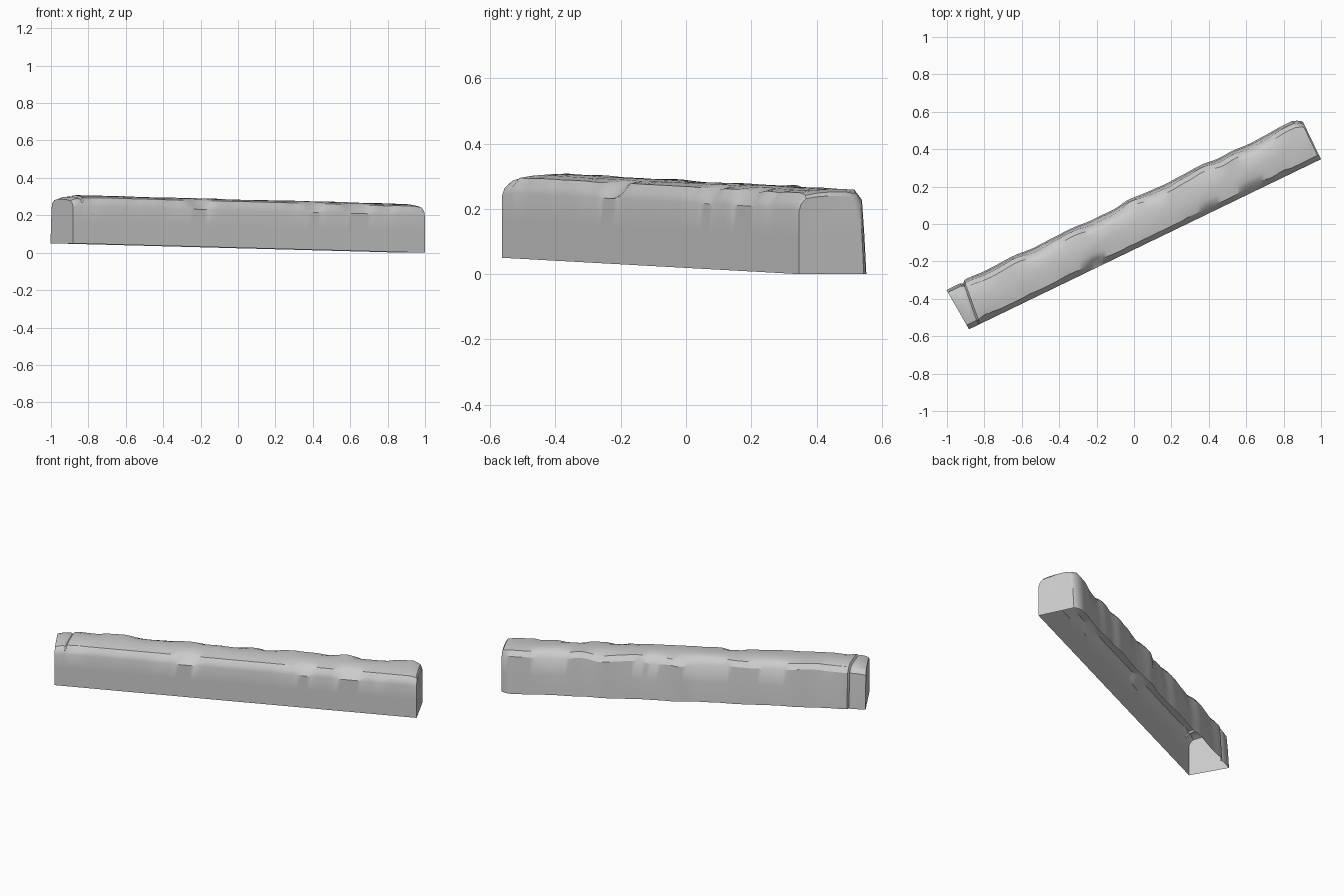
import bpy, bmesh, math
from mathutils import Vector, noise

cube = bpy.data.objects.get("Cube")
if cube:
    bpy.data.objects.remove(cube, do_unlink=True)

# One plain stone colour
stone = bpy.data.materials.new("grey stone")
stone.use_nodes = True
grey = (0.6, 0.6, 0.6, 1)
stone.diffuse_color = grey
stone.node_tree.nodes["Principled BSDF"].inputs["Base Color"].default_value = grey

LENGTH, WIDTH, HEIGHT = 2.09, 0.242, 0.26
START = Vector((-0.882, -0.563, 0))
ALONG = Vector((0.9, 0.435, 0)).normalized()
ACROSS = Vector((-ALONG.y, ALONG.x, 0))

# Cross-section of the worn beam, open below: (across, up), front to back
PROFILE = [(0, 0), (0, 0.11), (0, 0.2), (0.007, 0.225), (0.026, 0.248),
           (0.07, 0.256), (0.12, 0.26), (0.17, 0.26), (0.203, 0.251),
           (0.227, 0.222), (0.235, 0.12), (WIDTH, 0)]


def wobble(s, lane, scale):
    return noise.noise(Vector((s * scale, lane * 3.7, 0.5)))


def place(s, w, h):
    """Beam coordinates to the slightly sloping world position."""
    p = START + ALONG * s + ACROSS * w
    p.z = max(0, 0.05 * (1 - s / LENGTH) + h)
    return p


def section(s, drop=0, inset=0, skew=0, rough=1):
    """One slice: lowered top, narrowed sides, slanted ends, worn edges."""
    points = []
    for i, (w, h) in enumerate(PROFILE):
        up = h / HEIGHT
        back = w / WIDTH
        if i in (3, 4):      # chipped front edge
            chip = max(0, wobble(s, 1, 9)) * 0.03 * rough
            w += chip * (0.4 if i == 3 else 1)
            h -= chip * (1 if i == 3 else 0.4)
        elif i in (8, 9):    # ragged back edge
            w += wobble(s, 2, 8) * 0.022 * rough
            h += wobble(s, 3, 10) * 0.014 * rough
        elif i > 9:          # uneven back face
            w += (0.004 + wobble(s, 2, 8) * 0.012) * rough
        elif i > 4:          # gently uneven top
            h += wobble(s, i * 0.2, 5) * 0.004 * rough
        h -= drop * up ** 4
        w -= inset * back
        points.append(place(s + skew * back, w, h))
    return points


# End block, then the groove, the long worn run, and the rounded far end
slices = [section(0, 0.024, 0, -0.017, 0), section(0.02, 0.013, 0, 0, 0),
          section(0.045, 0.008, 0, 0.02, 0), section(0.055, 0.014, 0.008, 0.025, 0),
          section(0.065, 0.002, 0, 0.025, 0.5)]
COUNT = 66
slices += [section(0.11 + i * (LENGTH - 0.16) / COUNT) for i in range(COUNT + 1)]
slices += [section(LENGTH - 0.025, 0.004, 0.006, 0, 0.6),
           section(LENGTH - 0.008, 0.008, 0.014, 0, 0.3),
           section(LENGTH, 0.02, 0.022, 0, 0)]

bm = bmesh.new()
rings = [[bm.verts.new(p) for p in points] for points in slices]
for a, b in zip(rings, rings[1:]):
    for i in range(len(PROFILE) - 1):
        bm.faces.new((a[i], b[i], b[i + 1], a[i + 1]))
bm.faces.new(rings[0])
bm.faces.new(rings[-1][::-1])
bmesh.ops.recalc_face_normals(bm, faces=bm.faces[:])

# Keep the outside of the open shell facing out
bm.faces.ensure_lookup_table()
if bm.faces[0].normal.dot(ACROSS) > 0:
    bmesh.ops.reverse_faces(bm, faces=bm.faces[:])

mesh = bpy.data.meshes.new("stone_beam")
bm.to_mesh(mesh)
bm.free()
mesh.materials.append(stone)
beam = bpy.data.objects.new("stone_beam", mesh)
bpy.context.collection.objects.link(beam)

bpy.ops.object.select_all(action="DESELECT")
beam.select_set(True)
bpy.context.view_layer.objects.active = beam
bpy.ops.object.shade_smooth_by_angle(angle=math.radians(32))
